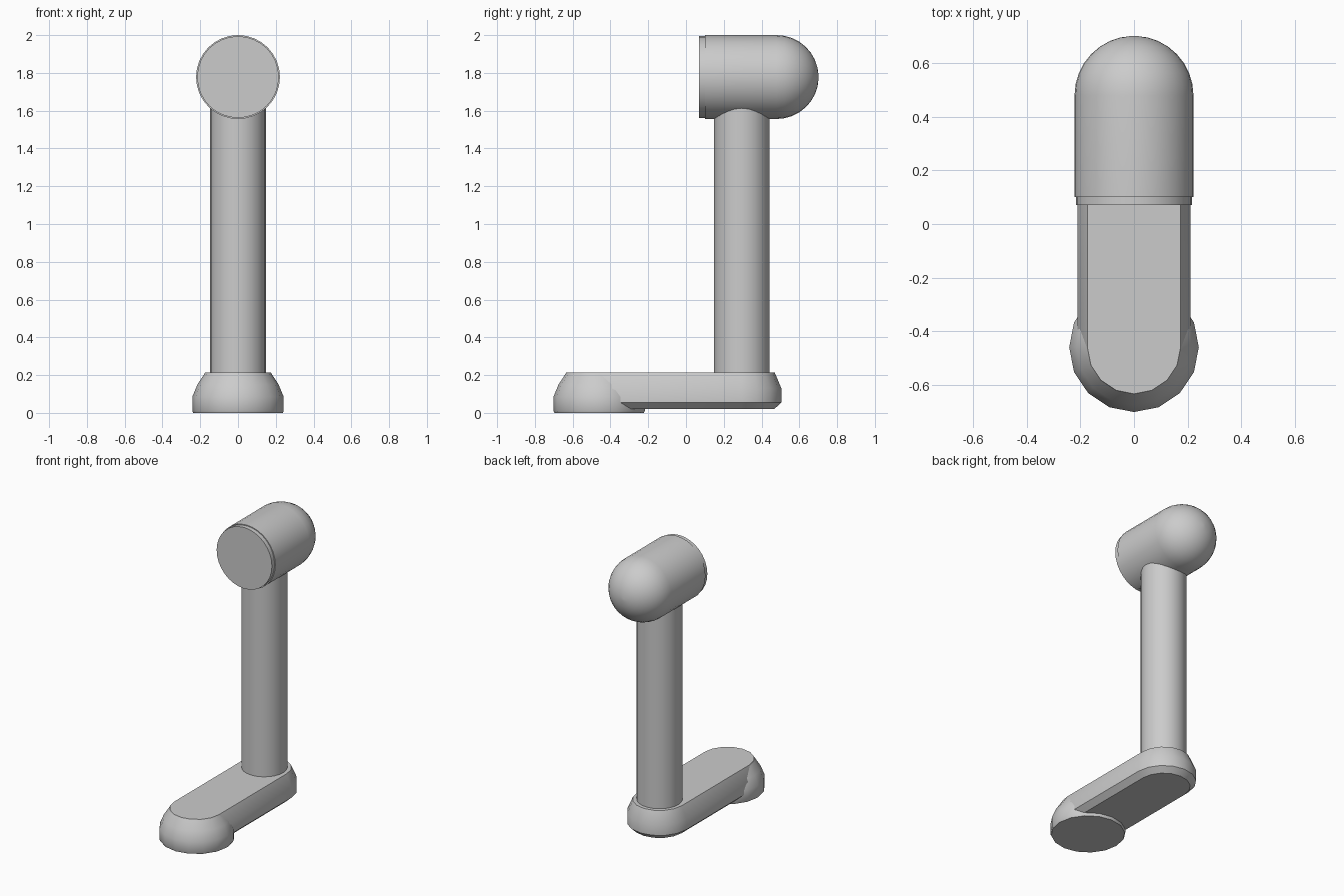
import bpy, math

if "Cube" in bpy.data.objects:
    bpy.data.objects.remove(bpy.data.objects["Cube"], do_unlink=True)

grey = bpy.data.materials.new("plain_grey")
grey.use_nodes = True
colour = (0.6, 0.6, 0.6, 1)
grey.diffuse_color = colour
grey.node_tree.nodes["Principled BSDF"].inputs["Base Color"].default_value = colour


def loft(name, rings, sides, front=0.0, back=0.0, location=(0, 0, 0), tilt=0.0):
    """Stack (height, radius) rings; front/back stretch each circle into a rounded slot."""
    half = sides // 2
    verts = []
    for z, r in rings:
        for start, y in ((0, back), (math.pi, front)):
            last = half + 1 if front != back else half
            for i in range(last):
                a = start + math.pi * i / half
                verts.append((r * math.cos(a), y + r * math.sin(a), z))
    n = len(verts) // len(rings)
    faces = [tuple(reversed(range(n)))]
    for k in range(len(rings) - 1):
        for i in range(n):
            j = (i + 1) % n
            faces.append((k * n + i, k * n + j, (k + 1) * n + j, (k + 1) * n + i))
    faces.append(tuple(range(len(verts) - n, len(verts))))
    mesh = bpy.data.meshes.new(name)
    mesh.from_pydata(verts, [], faces)
    mesh.materials.append(grey)
    obj = bpy.data.objects.new(name, mesh)
    obj.location = location
    obj.rotation_euler.x = tilt
    bpy.context.collection.objects.link(obj)
    bpy.ops.object.select_all(action='DESELECT')
    obj.select_set(True)
    bpy.context.view_layer.objects.active = obj
    bpy.ops.object.shade_smooth_by_angle(angle=math.radians(40))
    return obj


# Foot pad under the front end
loft("foot_pad", [(0, 0.237), (0.01, 0.242), (0.085, 0.242), (0.15, 0.215), (0.213, 0.174)],
     16, location=(0, -0.46, 0))

# Rounded horizontal arm
loft("base_arm", [(0.02, 0.172), (0.055, 0.21), (0.13, 0.21), (0.215, 0.174)],
     16, front=-0.46, back=0.295)

# Upright post
loft("post", [(0.2, 0.147), (1.68, 0.147)], 24, location=(0, 0.295, 0))

# Head: flat face with a thin lip, straight barrel, domed back
radius, dome_start = 0.222, 0.48
head = [(0.07, 0.216), (0.1, 0.216), (0.1, radius)]
for i in range(9):
    a = math.radians(88) * i / 8
    head.append((dome_start + radius * math.sin(a), radius * math.cos(a)))
loft("head", head, 32, location=(0, 0, 1.778), tilt=-math.pi / 2)
